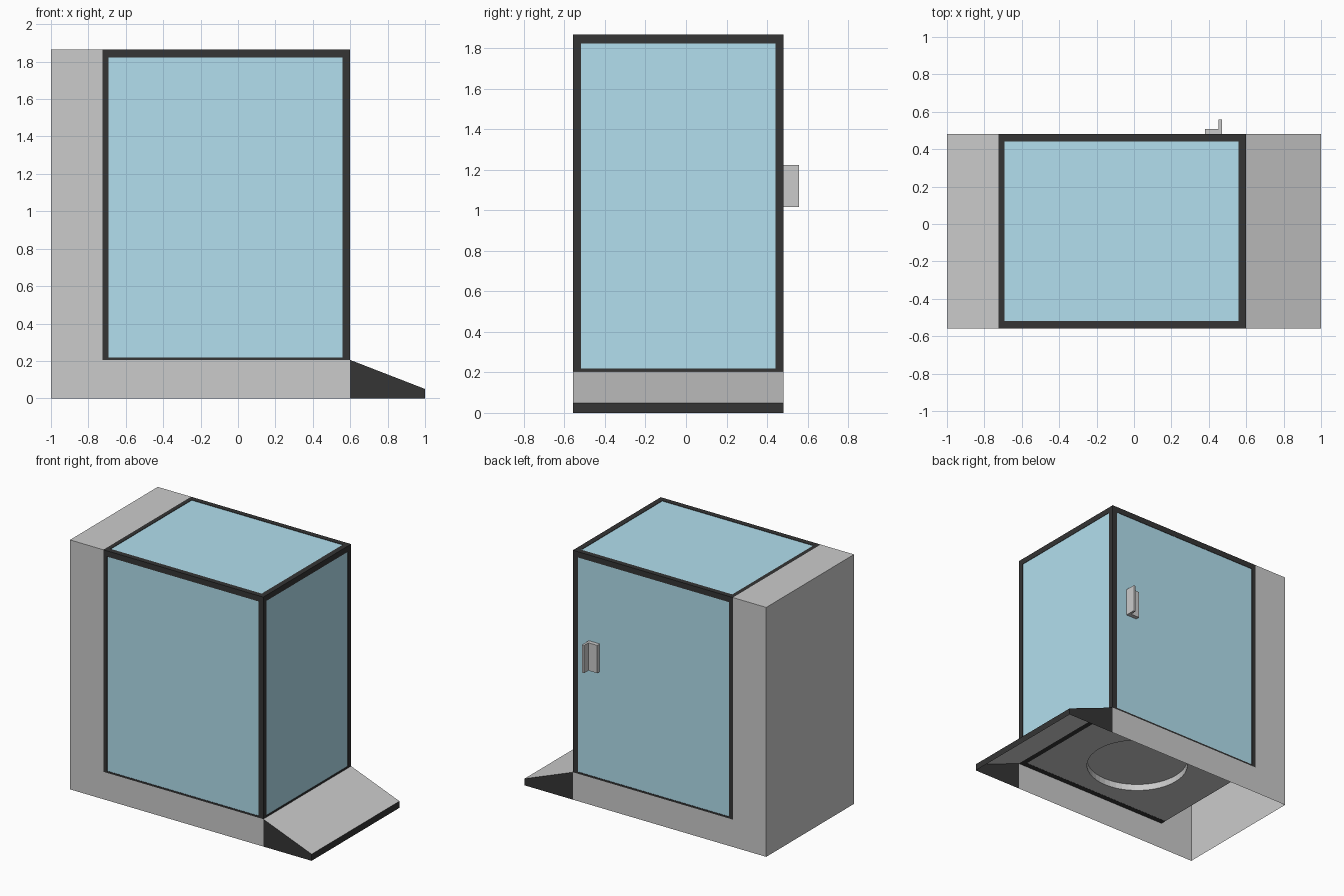
import bpy, bmesh
from math import cos, sin, tau

if "Cube" in bpy.data.objects:
    bpy.data.objects.remove(bpy.data.objects["Cube"])

# Overall dimensions
XL, XI, XR = -1.0, -0.724, 0.6        # outer wall, cabin left, cabin right
YF, YB = -0.558, 0.48                 # front and back
ZF, ZT = 0.205, 1.866                 # floor and top
GX0, GX1 = -0.692, 0.559              # glass opening
GY0, GY1 = -0.518, 0.441
GZ0, GZ1 = 0.218, 1.823


def material(name, rgb):
    m = bpy.data.materials.new(name)
    m.diffuse_color = (*rgb, 1)
    m.use_nodes = True
    m.node_tree.nodes["Principled BSDF"].inputs["Base Color"].default_value = m.diffuse_color
    return m


DARK = material("dark_trim", (0.035, 0.035, 0.035))
GLASS = material("blue_glass", (0.447, 0.74, 0.86))


def finish(name, bm, mat=None):
    me = bpy.data.meshes.new(name)
    bm.to_mesh(me)
    bm.free()
    ob = bpy.data.objects.new(name, me)
    bpy.context.collection.objects.link(ob)
    if mat:
        me.materials.append(mat)
    return ob


def box(name, x0, x1, y0, y1, z0, z1, mat=None):
    bm = bmesh.new()
    bmesh.ops.create_cube(bm, size=1)
    for v in bm.verts:
        v.co = (x1 if v.co.x > 0 else x0, y1 if v.co.y > 0 else y0, z1 if v.co.z > 0 else z0)
    return finish(name, bm, mat)


def shell(name, profile, walls, mat=None, caps=True):
    """Sweep an x-z profile from front to back; walls = edges that get a panel."""
    bm = bmesh.new()
    f = [bm.verts.new((x, YF, z)) for x, z in profile]
    b = [bm.verts.new((x, YB, z)) for x, z in profile]
    if caps:
        bm.faces.new(f[::-1])
        bm.faces.new(b)
    n = len(profile)
    for i in walls:
        j = (i + 1) % n
        bm.faces.new((f[i], f[j], b[j], b[i]))
    bmesh.ops.recalc_face_normals(bm, faces=bm.faces)
    return finish(name, bm, mat)


# Hollow L-shaped housing, open underneath and under the cabin floor
shell("housing", [(XL, 0), (XL, ZT), (XI, ZT), (XI, ZF), (XR, ZF), (XR, 0)], [0, 1, 2])

# Entry ramp: grey slope with dark sides and tip, open underneath
ramp = [(XR, 0), (XR, ZF), (1.0, 0.05), (1.0, 0)]
slope = shell("ramp_slope", ramp[1:3], [0], caps=False)
for p in slope.data.polygons:
    if p.normal.z < 0:
        p.flip()
shell("ramp_sides", ramp, [2], DARK)

# Cabin floor with a raised round platform
bm = bmesh.new()
cx, cy, r, n = (XI + XR) / 2, (YF + YB) / 2, 0.357, 48
rect = [bm.verts.new((x, y, ZF + 0.001)) for x, y in
        ((XI, GY0), (GX1 + 0.02, GY0), (GX1 + 0.02, GY1), (XI, GY1))]
ring = [bm.verts.new((cx + r * cos(tau * i / n), cy + r * sin(tau * i / n), ZF + 0.001)) for i in range(n)]
edges = [bm.edges.new((loop[i - 1], loop[i])) for loop in (rect, ring) for i in range(len(loop))]
bmesh.ops.triangle_fill(bm, use_beauty=True, edges=edges, normal=(0, 0, 1))
for f in [f for f in bm.faces if all(v in ring for v in f.verts)]:
    bm.faces.remove(f)
top = [bm.verts.new((v.co.x, v.co.y, ZF + 0.05)) for v in ring]
for i in range(n):
    bm.faces.new((ring[i - 1], ring[i], top[i], top[i - 1]))
bm.faces.new(top)
bmesh.ops.recalc_face_normals(bm, faces=bm.faces)
finish("cabin_floor", bm)

# Dark frame: four posts, then top and bottom rails
xs = {"left": (XI, GX0), "right": (GX1, XR)}
ys = {"front": (YF, GY0), "back": (GY1, YB)}
zs = {"bottom": (ZF, GZ0), "top": (GZ1, ZT)}
for a, x in xs.items():
    for b, y in ys.items():
        box(f"post_{a}_{b}", *x, *y, ZF, ZT, DARK)
for c, z in zs.items():
    for b, y in ys.items():
        box(f"rail_{c}_{b}", GX0, GX1, *y, *z, DARK)
    for a, x in xs.items():
        if (a, c) != ("left", "bottom"):
            box(f"rail_{c}_{a}", *x, GY0, GY1, *z, DARK)

# Glass panels, set just inside the frame faces
d, t = 0.003, 0.02
box("glass_front", GX0, GX1, YF + d, YF + t, GZ0, GZ1, GLASS)
box("glass_back", GX0, GX1, YB - t, YB - d, GZ0, GZ1, GLASS)
box("glass_right", XR - t, XR - d, GY0, GY1, GZ0, GZ1, GLASS)
box("glass_top", GX0, GX1, GY0, GY1, ZT - t, ZT - d, GLASS)

# L-shaped door handle on the back
bm = bmesh.new()
prof = [(0.38, 0.475), (0.47, 0.475), (0.47, 0.558), (0.453, 0.558), (0.453, 0.507), (0.38, 0.507)]
face = bm.faces.new([bm.verts.new((x, y, 1.015)) for x, y in prof])
ext = bmesh.ops.extrude_face_region(bm, geom=[face], use_keep_orig=True)
for v in ext["geom"]:
    if isinstance(v, bmesh.types.BMVert):
        v.co.z = 1.223
bmesh.ops.recalc_face_normals(bm, faces=bm.faces)
finish("door_handle", bm)
